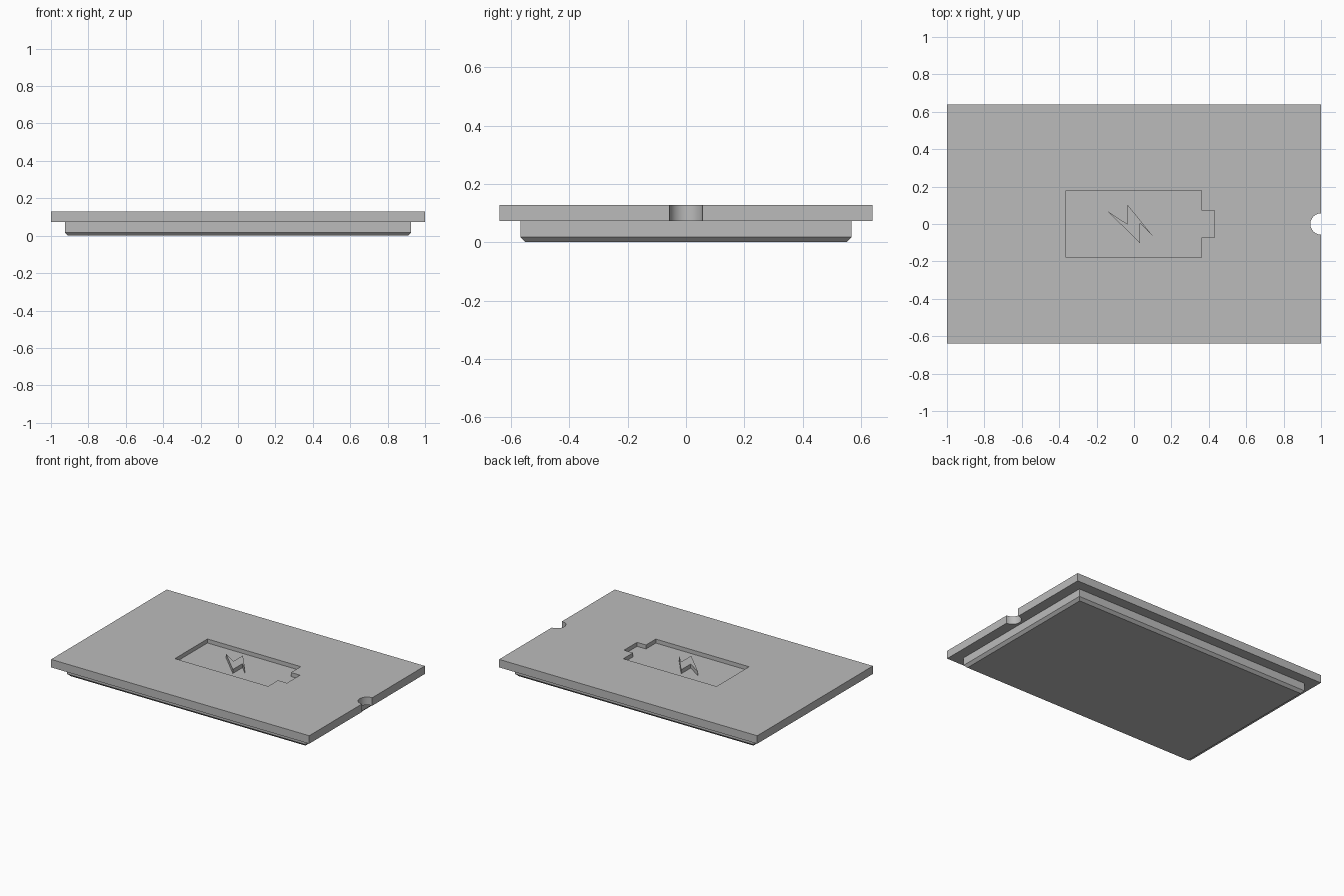
import bpy, bmesh
from math import sin, cos, pi, radians

cube = bpy.data.objects.get("Cube")
if cube:
    bpy.data.objects.remove(cube, do_unlink=True)

grey = bpy.data.materials.new("light grey plastic")
grey.use_nodes = True
colour = (0.5, 0.5, 0.5, 1)
grey.diffuse_color = colour
grey.node_tree.nodes["Principled BSDF"].inputs["Base Color"].default_value = colour

TOP, RIM, FLOOR = 0.128, 0.072, 0.1


def prism(name, outline, z0, z1):
    """Extrude a flat outline from z0 to z1."""
    bm = bmesh.new()
    base = bm.faces.new([bm.verts.new((x, y, z0)) for x, y in outline])
    new = bmesh.ops.extrude_face_region(bm, geom=[base], use_keep_orig=True)["geom"]
    for v in new:
        if isinstance(v, bmesh.types.BMVert):
            v.co.z = z1
    bmesh.ops.recalc_face_normals(bm, faces=bm.faces)
    mesh = bpy.data.meshes.new(name)
    bm.to_mesh(mesh)
    bm.free()
    mesh.materials.append(grey)
    obj = bpy.data.objects.new(name, mesh)
    bpy.context.collection.objects.link(obj)
    return obj


def rectangle(x, y):
    return [(-x, -y), (x, -y), (x, y), (-x, y)]


# Cover plate with a half-round finger notch in its +x edge
r, steps = 0.057, 24
notch = [(1 - r * sin(pi * i / steps), -r * cos(pi * i / steps)) for i in range(steps + 1)]
outline = [(-1, -0.64), (1, -0.64)] + notch + [(1, 0.64), (-1, 0.64)]
plate = prism("cover_plate", outline, RIM, TOP)

# Battery-shaped recess
half = [(0.36, 0.18), (0.36, 0.072), (0.43, 0.072)]
battery = [(-0.363, -0.18)] + [(x, -y) for x, y in half] + half[::-1] + [(-0.363, 0.18)]
cutter = prism("recess_cutter", battery, FLOOR, TOP + 0.1)
cutter.hide_render = True
cut = plate.modifiers.new("recess", "BOOLEAN")
cut.operation = "DIFFERENCE"
cut.solver = "EXACT"
cut.object = cutter
bpy.ops.object.select_all(action="DESELECT")
bpy.context.view_layer.objects.active = plate
plate.select_set(True)
bpy.ops.object.modifier_apply(modifier=cut.name)
bpy.data.objects.remove(cutter, do_unlink=True)
bpy.ops.object.shade_smooth_by_angle(angle=radians(30))

# Raised lightning bolt, flush with the plate top
bolt = [(-0.14, 0.067), (-0.036, 0), (-0.036, 0.105),
        (0.1, -0.063), (0.032, 0.005), (0.032, -0.103)]
prism("lightning_bolt", bolt, FLOOR, TOP)

# Insert block underneath, its bottom edge chamfered
insert = prism("insert_block", rectangle(0.926, 0.568), 0, RIM)
bm = bmesh.new()
bm.from_mesh(insert.data)
bottom = [e for e in bm.edges if all(v.co.z < 0.001 for v in e.verts)]
bmesh.ops.bevel(bm, geom=bottom, offset=0.018, segments=1, affect="EDGES")
bm.to_mesh(insert.data)
bm.free()
